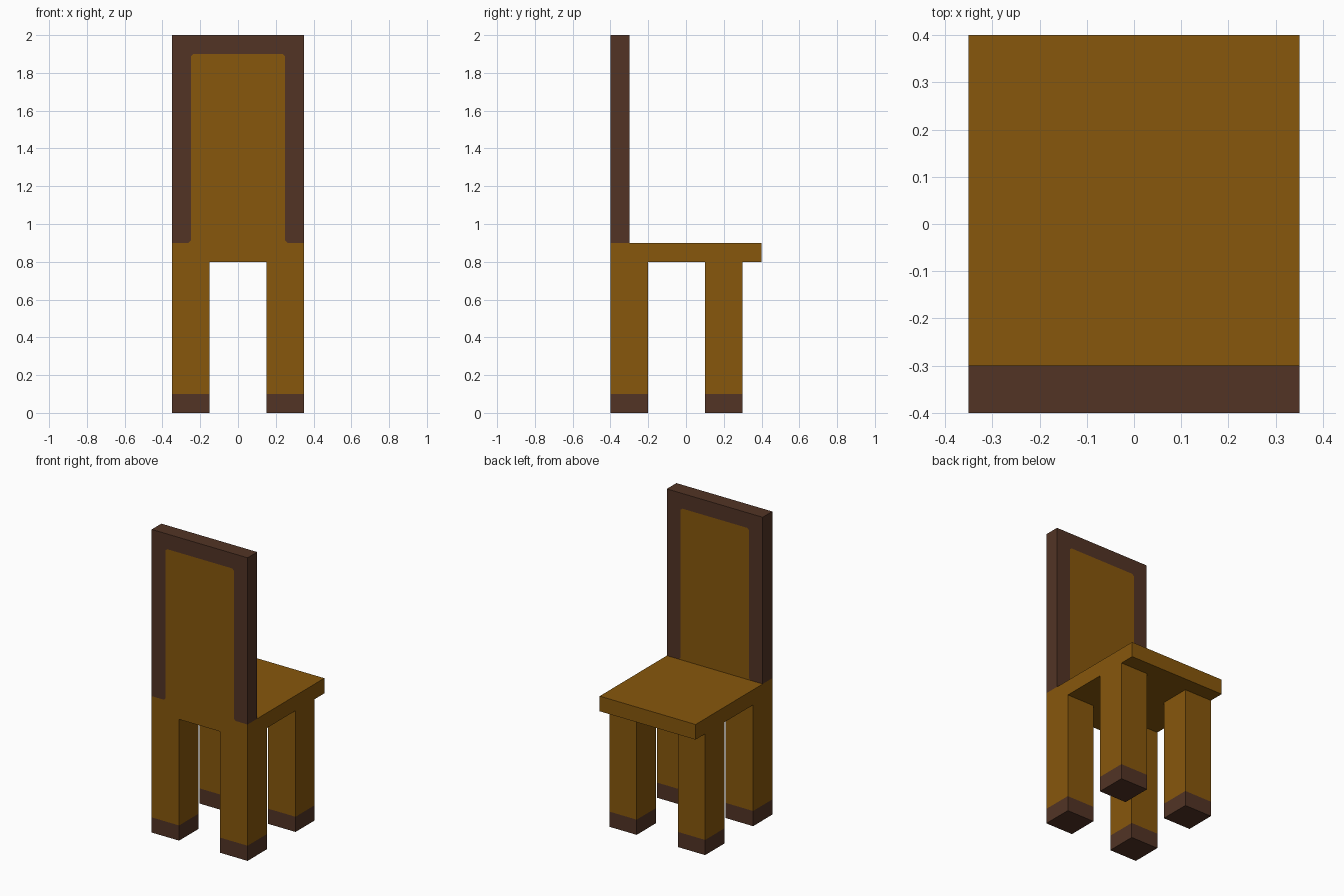
import bpy
import bmesh
from mathutils import Vector

cube = bpy.data.objects.get("Cube")
if cube:
    bpy.data.objects.remove(cube, do_unlink=True)


def make_material(name, rgb):
    mat = bpy.data.materials.new(name)
    mat.use_nodes = True
    color = (*rgb, 1.0)
    mat.diffuse_color = color
    mat.node_tree.nodes["Principled BSDF"].inputs["Base Color"].default_value = color
    return mat


WOOD, TRIM = 0, 1
materials = [
    make_material("golden_wood", (0.243, 0.096, 0.0037)),
    make_material("dark_wood", (0.084, 0.034, 0.0185)),
]


def finish(name, bm):
    bmesh.ops.recalc_face_normals(bm, faces=bm.faces)
    mesh = bpy.data.meshes.new(name)
    bm.to_mesh(mesh)
    bm.free()
    for mat in materials:
        mesh.materials.append(mat)
    obj = bpy.data.objects.new(name, mesh)
    bpy.context.collection.objects.link(obj)
    return obj


def box(lo, hi):
    bm = bmesh.new()
    bmesh.ops.create_cube(bm, size=1)
    lo, hi = Vector(lo), Vector(hi)
    bmesh.ops.scale(bm, vec=hi - lo, verts=bm.verts)
    bmesh.ops.translate(bm, vec=(lo + hi) / 2, verts=bm.verts)
    return bm


HALF_W, HALF_D = 0.35, 0.4
SEAT_LOW, SEAT_TOP, TOP = 0.8, 0.9, 2.0
FOOT = 0.1

# Seat slab
finish("seat", box((-HALF_W, -HALF_D, SEAT_LOW), (HALF_W, HALF_D, SEAT_TOP)))

# Square legs, with dark feet cut in at the bottom
for row, y in (("front", -HALF_D), ("rear", 0.1)):
    for side, x in (("right", -HALF_W), ("left", 0.15)):
        bm = box((x, y, 0), (x + 0.2, y + 0.2, SEAT_LOW))
        bmesh.ops.bisect_plane(bm, geom=bm.verts[:] + bm.edges[:] + bm.faces[:],
                               plane_co=(0, 0, FOOT), plane_no=(0, 0, 1))
        for face in bm.faces:
            face.material_index = TRIM if face.calc_center_median().z < FOOT else WOOD
        finish(f"{row}_{side}_leg", bm)

# Backrest: a panel with clipped corners inside a dark frame, extruded as one board
IN_W, IN_TOP, CLIP = 0.25, 1.9, 0.012
inner = [(IN_W + CLIP, SEAT_TOP), (IN_W, SEAT_TOP + CLIP),
         (IN_W, IN_TOP - CLIP), (IN_W - CLIP, IN_TOP)]
inner += [(-x, z) for x, z in reversed(inner)]
outer = [(-HALF_W, SEAT_TOP), (-HALF_W, TOP), (HALF_W, TOP), (HALF_W, SEAT_TOP)]

bm = bmesh.new()
inner_verts = [bm.verts.new((x, -HALF_D, z)) for x, z in inner]
outer_verts = [bm.verts.new((x, -HALF_D, z)) for x, z in outer]
panel = bm.faces.new(inner_verts)
frame = bm.faces.new(list(reversed(inner_verts + outer_verts)))
panel.material_index, frame.material_index = WOOD, TRIM
board = bmesh.ops.extrude_face_region(bm, geom=[panel, frame], use_keep_orig=True)
moved = [v for v in board["geom"] if isinstance(v, bmesh.types.BMVert)]
bmesh.ops.translate(bm, vec=(0, 0.1, 0), verts=moved)
bm.normal_update()
for face in bm.faces:
    if abs(face.normal.y) < 0.5:
        face.material_index = TRIM
finish("backrest", bm)
